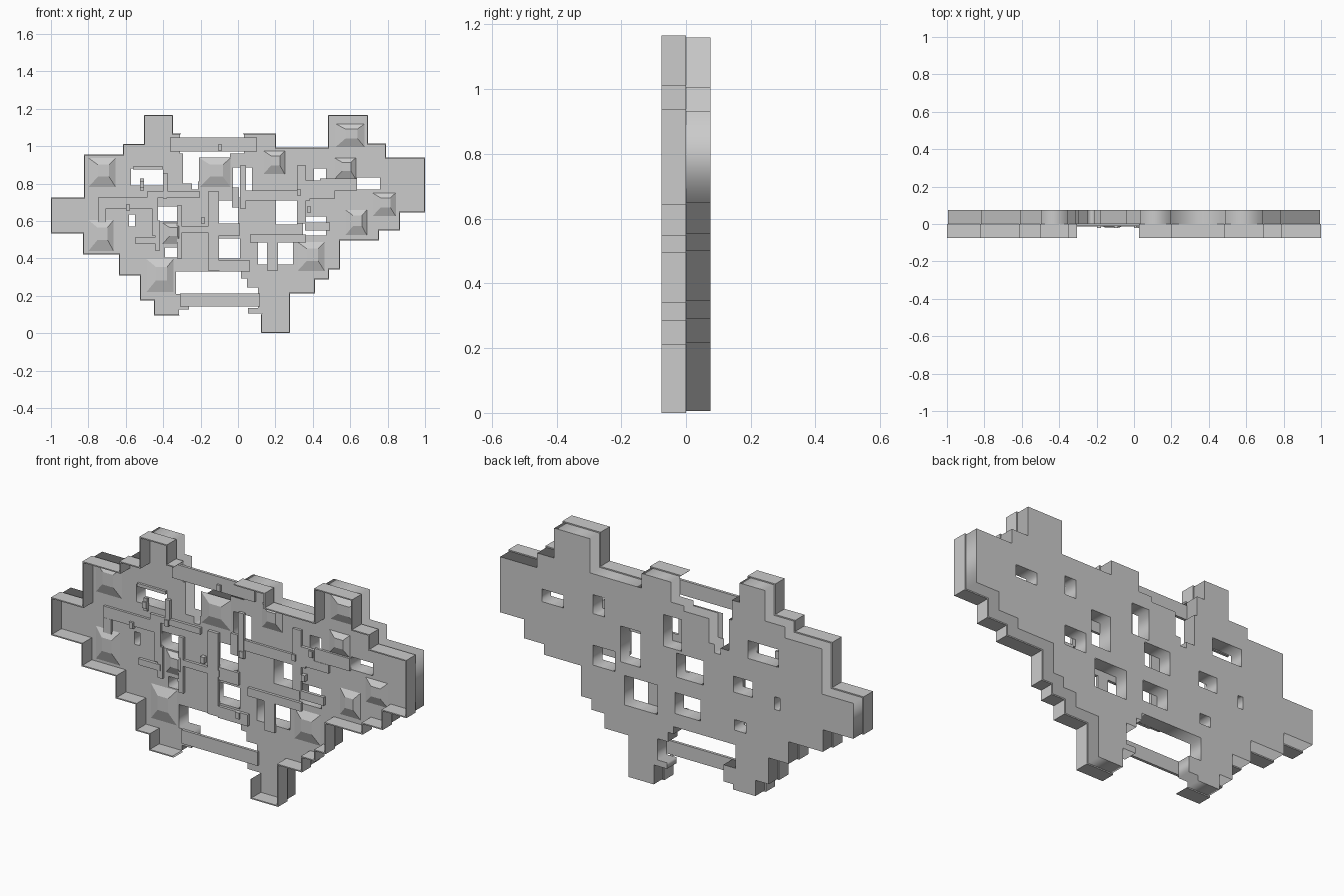
import bpy, bmesh
from mathutils import Vector

if "Cube" in bpy.data.objects:
    bpy.data.objects.remove(bpy.data.objects["Cube"])

S, T = 187.0, 0.006      # drawing units per model unit, wall thickness


def P(u, v):
    """front drawing position to (x, z)"""
    return Vector(((u - 238) / S, (332.5 - v) / S))


def finish(bm, name):
    bmesh.ops.recalc_face_normals(bm, faces=bm.faces)
    me = bpy.data.meshes.new(name)
    bm.to_mesh(me)
    bm.free()
    ob = bpy.data.objects.new(name, me)
    bpy.context.collection.objects.link(ob)
    return ob


def block(bm, rect, y_front, y_back, shrink=1.0, shift=(0, 0)):
    """box on the front plane; its front face may be shrunk and shifted"""
    u0, v0, u1, v1 = rect
    base = [P(u0, v1), P(u1, v1), P(u1, v0), P(u0, v0)]
    c = (base[0] + base[2]) / 2
    top = [c + (p - c) * shrink + Vector(shift) for p in base]
    b = [bm.verts.new((p.x, y_back, p.y)) for p in base]
    f = [bm.verts.new((p.x, y_front, p.y)) for p in top]
    bm.faces.new(b)
    bm.faces.new(f)
    for i in range(4):
        j = (i + 1) % 4
        bm.faces.new((b[i], b[j], f[j], f[i]))


# stepped outline, clockwise: left wall, top gap, right wall, bottom gap
left = [(180, 315), (154, 315), (154, 300), (140, 300), (140, 275), (119, 275), (119, 254),
        (83, 254), (83, 233), (51, 233), (51, 197), (84, 197), (84, 154), (123, 154),
        (123, 143.5), (144, 143.5), (144, 114.5), (173, 114.5), (173, 133), (181, 133)]
top_gap = [(181, 152), (184, 152), (184, 182), (193, 182), (193, 188), (197, 188), (197, 180),
           (203, 180), (203, 157), (229, 157), (229, 152), (243, 152)]
right = [(243, 133), (276, 133), (276, 147), (328, 147), (328, 114.5), (368, 114.5), (368, 143),
         (386, 143), (386, 157), (425, 157), (425, 212), (400, 212), (400, 230), (379, 230),
         (379, 240), (340, 240), (340, 269), (329, 269), (329, 279), (315, 279), (315, 293),
         (290, 293), (290, 332.5), (261, 332.5), (261, 314)]
bottom_gap = [(247, 314), (247, 306), (257, 306), (257, 288), (246, 288), (246, 279),
              (240, 279), (240, 272), (177, 272), (177, 292), (190, 292), (190, 310), (180, 310)]
loop = [P(*p) for p in left + top_gap + right + bottom_gap]


def inward(a, b):
    d = (b - a).normalized()
    return Vector((d.y, -d.x))


n = len(loop)
inner = [loop[i] + T * (inward(loop[i - 1], loop[i]) + inward(loop[i], loop[(i + 1) % n]))
         for i in range(n)]

# openings through the slab
holes = [(131, 168, 163, 185), (357, 177, 380, 189), (314, 168, 326, 186), (303, 216, 326, 235),
         (276, 190, 297, 224), (258, 236, 293, 264), (233, 167, 252, 197), (210, 200, 238, 223),
         (213, 238, 240, 258), (158, 206, 178, 221), (165, 247, 177, 257), (129, 214, 135, 226)]

# base slab: filled 2D curve with holes, extruded
cu = bpy.data.curves.new("base_slab", 'CURVE')
cu.dimensions, cu.fill_mode, cu.extrude = '2D', 'BOTH', 0.0375
rings = [inner] + [[P(a, b), P(c, b), P(c, d), P(a, d)] for a, b, c, d in holes]
for ring in rings:
    sp = cu.splines.new('POLY')
    sp.points.add(len(ring) - 1)
    for pt, p in zip(sp.points, ring):
        pt.co = (p.x, p.y, 0, 1)
    sp.use_cyclic_u = True
slab = bpy.data.objects.new("base_slab", cu)
bpy.context.collection.objects.link(slab)
slab.rotation_euler.x = 1.5707963
slab.location.y = 0.0375
bpy.context.view_layer.objects.active = slab
slab.select_set(True)
bpy.ops.object.convert(target='MESH')


# thin perimeter walls standing in front of the slab
def wall(name, start, count):
    bm = bmesh.new()
    secs = []
    for i in range(start, start + count):
        o, q = loop[i], inner[i]
        secs.append([bm.verts.new(c) for c in ((o.x, -0.075, o.y), (q.x, -0.075, q.y),
                                               (q.x, 0, q.y), (o.x, 0, o.y))])
    for a, b in zip(secs, secs[1:]):
        for k in range(4):
            m = (k + 1) % 4
            bm.faces.new((a[k], a[m], b[m], b[k]))
    bm.faces.new(secs[0])
    bm.faces.new(secs[-1])
    finish(bm, name)


wall("left_wall", 0, len(left))
wall("right_wall", len(left) + len(top_gap), len(right))

# two long bridges across the gaps
for name, rect in (("top_bridge", (170, 137, 257, 151)), ("bottom_bridge", (180, 293, 260, 306))):
    bm = bmesh.new()
    block(bm, rect, -0.012, 0.002)
    finish(bm, name)

# thin raised walkways
west_paths = [(98, 197, 155, 208), (98, 208, 106, 222), (147, 191, 200, 197), (163, 173, 168, 192),
              (133, 166, 163, 169), (140, 178, 144, 190), (152, 196, 158, 235), (135, 237, 158, 243),
              (155, 220, 160, 250), (177, 205, 182, 258), (182, 226, 220, 232), (208, 191, 219, 270)]
east_paths = [(219, 223, 240, 235), (232, 187, 239, 207), (219, 260, 250, 271), (240, 165, 246, 208),
              (240, 190, 310, 200), (297, 165, 306, 223), (306, 190, 335, 198), (305, 180, 320, 190),
              (320, 178, 357, 190), (267, 237, 278, 270), (250, 234, 306, 242), (305, 222, 330, 230)]
for name, rects in (("west_walkways", west_paths), ("east_walkways", east_paths)):
    bm = bmesh.new()
    for k, r in enumerate(rects):
        block(bm, r, -0.012 - 0.001 * (k % 4), 0.001)
    finish(bm, name)

# small posts and steps on the walkways
bm = bmesh.new()
for u, v in ((142, 184), (128, 207), (165, 195), (203, 220), (244, 204), (240, 263),
             (299, 192), (317, 184), (309, 209), (220, 147)):
    block(bm, (u - 2, v - 3, u + 2, v + 3), -0.022, 0)
finish(bm, "small_posts")

# low faceted mounds
bm = bmesh.new()
for u, v, w, h in ((102, 172, 28, 30), (101, 235, 26, 32), (160, 275, 28, 34), (215, 172, 32, 30),
                   (274, 162, 22, 24), (350, 135, 30, 24), (356, 222, 22, 26), (384, 204, 24, 24),
                   (311, 256, 28, 30), (345, 168, 22, 22), (172, 233, 20, 22)):
    block(bm, (u - w / 2, v - h / 2, u + w / 2, v + h / 2), -0.02, 0.001, 0.4, (0.008, 0.01))
finish(bm, "mounds")
